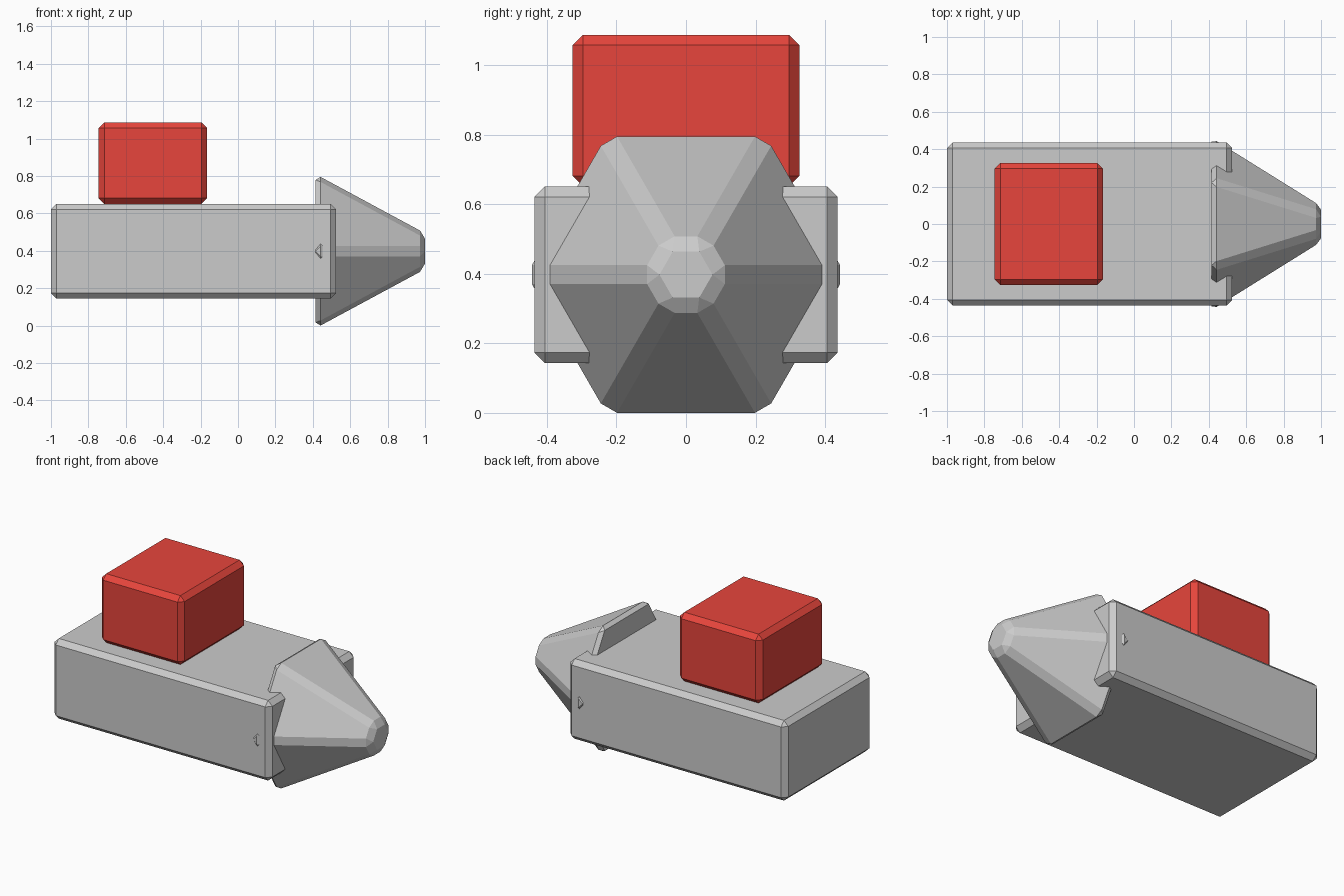
import bpy, bmesh
from math import cos, sin, pi

if "Cube" in bpy.data.objects:
    bpy.data.objects.remove(bpy.data.objects["Cube"])

BEVEL = 0.03


def finish(name, bm, material=None):
    """Turn a bmesh into an object with single-segment chamfers."""
    bmesh.ops.recalc_face_normals(bm, faces=bm.faces)
    mesh = bpy.data.meshes.new(name)
    bm.to_mesh(mesh)
    bm.free()
    obj = bpy.data.objects.new(name, mesh)
    bpy.context.collection.objects.link(obj)
    mod = obj.modifiers.new("chamfer", "BEVEL")
    mod.width = BEVEL
    mod.segments = 1
    mod.limit_method = "NONE"
    if material:
        mesh.materials.append(material)
    return obj


def box(name, lo, hi, material=None):
    bm = bmesh.new()
    bmesh.ops.create_cube(bm, size=1)
    for v in bm.verts:
        v.co = [(a + b) / 2 + c * (b - a) for a, b, c in zip(lo, hi, v.co)]
    return finish(name, bm, material)


def hex_cone(name, x1, x2, apothem1, apothem2, z):
    """Six-sided frustum along x, flat sides facing up and down."""
    bm = bmesh.new()
    rings = []
    for x, ap in ((x1, apothem1), (x2, apothem2)):
        r = ap / cos(pi / 6)
        rings.append([bm.verts.new((x, r * cos(i * pi / 3), z + r * sin(i * pi / 3)))
                      for i in range(6)])
        bm.faces.new(rings[-1])
    a, b = rings
    for i in range(6):
        j = (i + 1) % 6
        bm.faces.new((a[i], a[j], b[j], b[i]))
    return finish(name, bm)


red = bpy.data.materials.new("red_paint")
red.diffuse_color = (0.8, 0.06, 0.045, 1)
red.use_nodes = True
red.node_tree.nodes["Principled BSDF"].inputs["Base Color"].default_value = red.diffuse_color

# Long main body
box("body", (-1.0, -0.436, 0.144), (0.525, 0.436, 0.651))
# Red block on top
box("top_block", (-0.745, -0.326, 0.651), (-0.166, 0.326, 1.087), red)
# Pointed front
hex_cone("nose_cone", 0.415, 1.0, 0.4115, 0.096, 0.3975)
